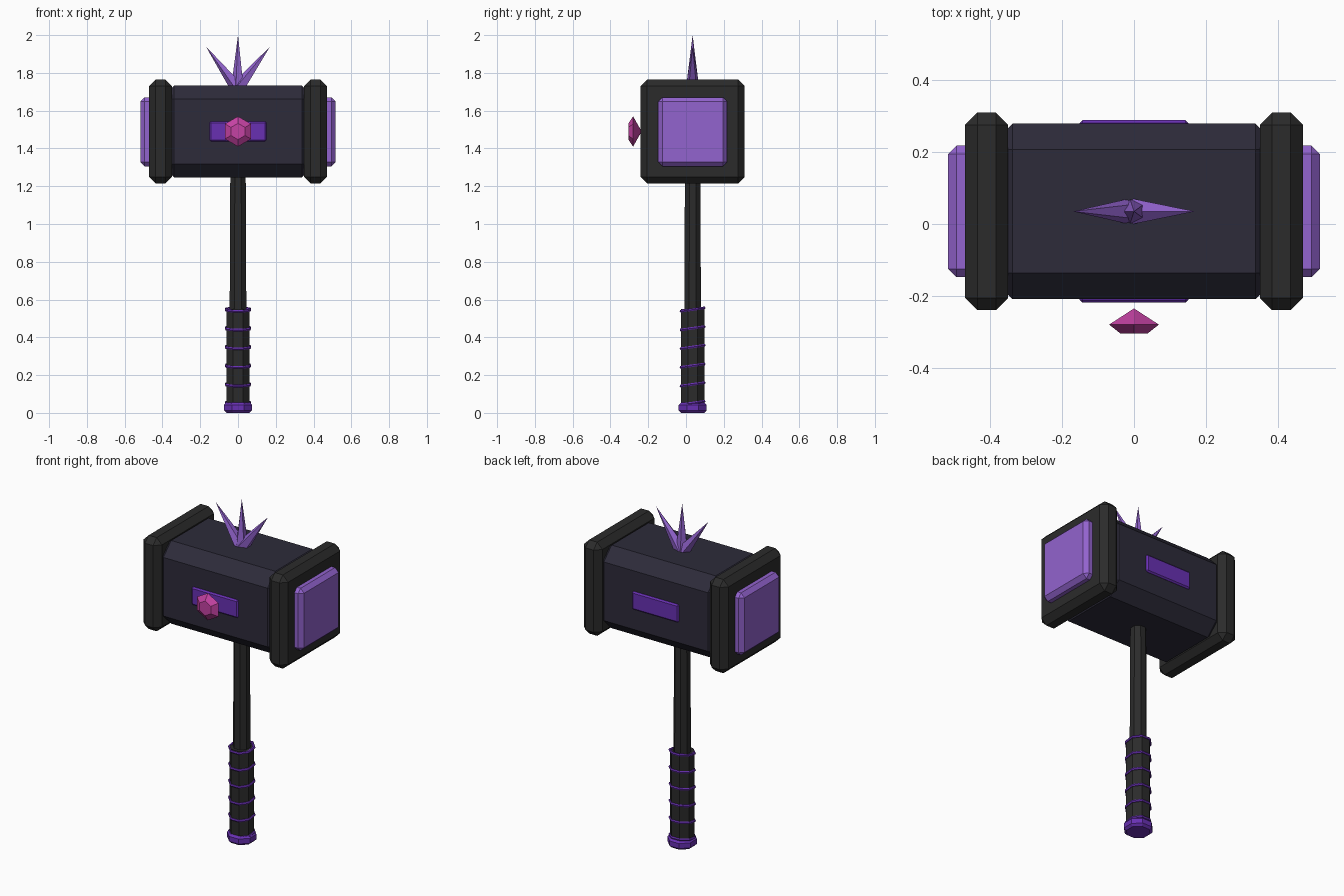
import bpy
import bmesh
from math import pi
from mathutils import Vector, Matrix

if "Cube" in bpy.data.objects:
    bpy.data.objects.remove(bpy.data.objects["Cube"], do_unlink=True)

AXIS_Y = 0.035   # depth of the handle axis
HEAD_Z = 1.49    # height of the head centre


def material(name, rgb):
    m = bpy.data.materials.new(name)
    m.use_nodes = True
    m.diffuse_color = (*rgb, 1)
    m.node_tree.nodes["Principled BSDF"].inputs["Base Color"].default_value = (*rgb, 1)
    return m


navy = material("dark navy", (0.026, 0.024, 0.042))
charcoal = material("charcoal", (0.024, 0.024, 0.024))
lilac = material("light purple", (0.29, 0.125, 0.62))
violet = material("deep violet", (0.14, 0.03, 0.45))
pink = material("gem pink", (0.56, 0.055, 0.37))


def finish(name, bm, mat):
    bmesh.ops.recalc_face_normals(bm, faces=bm.faces)
    mesh = bpy.data.meshes.new(name)
    bm.to_mesh(mesh)
    bm.free()
    mesh.materials.append(mat)
    obj = bpy.data.objects.new(name, mesh)
    bpy.context.collection.objects.link(obj)
    return obj


def bevel(bm, edges, width):
    bmesh.ops.bevel(bm, geom=edges, offset=width, offset_type='OFFSET',
                    segments=1, profile=0.5, affect='EDGES')


def box(name, centre, size, width, mat):
    bm = bmesh.new()
    bmesh.ops.create_cube(bm, size=1)
    bmesh.ops.scale(bm, vec=size, verts=bm.verts)
    bevel(bm, bm.edges[:], width)
    bmesh.ops.translate(bm, vec=centre, verts=bm.verts)
    return finish(name, bm, mat)


def post(name, z0, z1, r0, r1, mat, width=0):
    """Upright octagonal post with flats facing the axes."""
    bm = bmesh.new()
    bmesh.ops.create_cone(bm, cap_ends=True, segments=8, radius1=r0, radius2=r1,
                          depth=z1 - z0,
                          matrix=Matrix.Translation((0, AXIS_Y, (z0 + z1) / 2))
                          @ Matrix.Rotation(pi / 8, 4, 'Z'))
    if width:
        bevel(bm, [e for e in bm.edges
                   if abs(e.verts[0].co.z - e.verts[1].co.z) < 0.001], width)
    return finish(name, bm, mat)


def spike(name, base, tip, radius):
    """Five-sided crystal from base to tip."""
    base, tip = Vector(base), Vector(tip)
    way = tip - base
    frame = Matrix.Rotation(Vector((0, 0, 1)).angle(way) * (1 if way.x >= 0 else -1), 4, 'Y')
    bm = bmesh.new()
    bmesh.ops.create_cone(bm, cap_ends=True, segments=5, radius1=radius, radius2=0,
                          depth=way.length,
                          matrix=Matrix.Translation((base + tip) / 2) @ frame
                          @ Matrix.Rotation(pi / 2, 4, 'Z'))
    bmesh.ops.remove_doubles(bm, verts=bm.verts, dist=0.0001)
    return finish(name, bm, lilac)


def wrap_ring(name, z):
    """Thin octagonal band, tilted up toward the back."""
    bpy.ops.mesh.primitive_torus_add(major_segments=8, minor_segments=6,
                                     major_radius=0.067, minor_radius=0.008,
                                     location=(0, AXIS_Y, z))
    ring = bpy.context.object
    ring.name = name
    ring.data.transform(Matrix.Rotation(pi / 8, 4, 'Z'))
    ring.rotation_euler.x = 0.14
    ring.data.materials.append(violet)


# Hammer head
box("head_body", (0, AXIS_Y, HEAD_Z), (0.82, 0.488, 0.488), 0.072, navy)
for side, s in (("left", 1), ("right", -1)):
    box(side + "_head_cap", (s * 0.41, AXIS_Y, HEAD_Z), (0.12, 0.55, 0.55), 0.034, charcoal)
    box(side + "_strike_plate", (s * 0.467, AXIS_Y, HEAD_Z - 0.002),
        (0.1, 0.366, 0.366), 0.023, lilac)

# Inlay bar running through the head, showing front and back
box("head_inlay", (0, AXIS_Y, HEAD_Z), (0.302, 0.508, 0.106), 0.008, violet)

# Faceted gem: front table, girdle, rear point
bm = bmesh.new()
turn = Matrix.Rotation(pi / 2, 4, 'X')
for y, r0, r1, depth in ((-0.2925, 0.08, 0.043, 0.025), (-0.2575, 0, 0.08, 0.045)):
    bmesh.ops.create_cone(bm, cap_ends=False, segments=6, radius1=r0, radius2=r1, depth=depth,
                          matrix=Matrix.Translation((0, y, HEAD_Z)) @ turn)
bmesh.ops.remove_doubles(bm, verts=bm.verts, dist=0.001)
bmesh.ops.holes_fill(bm, edges=[e for e in bm.edges if e.is_boundary], sides=6)
finish("front_gem", bm, pink)

# Crystal spikes on top
spike("middle_spike", (0, AXIS_Y, 1.71), (0, AXIS_Y, 2.0), 0.038)
for side, s in (("left", 1), ("right", -1)):
    spike(side + "_spike", (s * 0.002, AXIS_Y, 1.72), (s * 0.17, AXIS_Y, 1.94), 0.038)

# Handle, grip, pommel and wrapping
post("handle", 0.5, 1.3, 0.048, 0.044, charcoal)
post("grip", 0.03, 0.55, 0.067, 0.067, charcoal)
post("pommel", 0, 0.055, 0.08, 0.08, violet, 0.013)
for i in range(6):
    wrap_ring("grip_wrap_%d" % (i + 1), 0.052 + i * 0.099)
